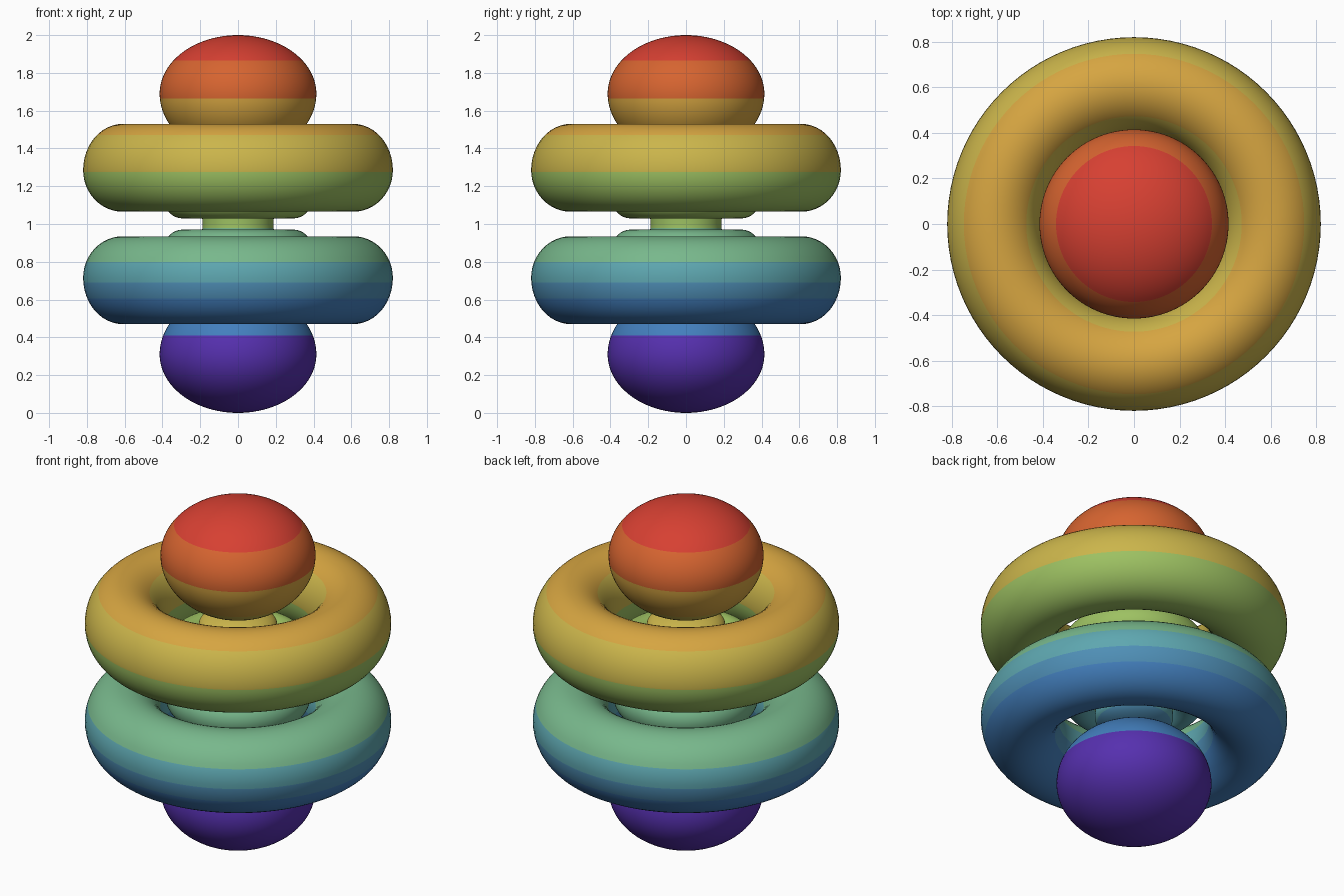
import bpy, bmesh
from math import cos, sin, pi, tau
from mathutils import Vector

if "Cube" in bpy.data.objects:
    bpy.data.objects.remove(bpy.data.objects["Cube"])

# Colour bands from bottom to top: name, sRGB colour, upper height
BANDS = [
    ("purple", "5630AF", 0.41),
    ("blue", "437FBD", 0.605),
    ("steel_blue", "4F8FB6", 0.69),
    ("teal", "5EA7B0", 0.80),
    ("mint", "78B88C", 0.98),
    ("lime_green", "9DC162", 1.275),
    ("yellow", "CBB54B", 1.47),
    ("amber", "D6A541", 1.665),
    ("orange", "D66430", 1.865),
    ("red", "D74032", 9.0),
]


def linear(code):
    values = [int(code[i:i + 2], 16) / 255 for i in (0, 2, 4)]
    return [v / 12.92 if v < 0.04 else ((v + 0.055) / 1.055) ** 2.4 for v in values] + [1]


materials = []
for name, code, _ in BANDS:
    mat = bpy.data.materials.new(name)
    mat.use_nodes = True
    mat.diffuse_color = linear(code)
    bsdf = mat.node_tree.nodes["Principled BSDF"]
    bsdf.inputs["Base Color"].default_value = linear(code)
    bsdf.inputs["Roughness"].default_value = 0.7
    materials.append(mat)


def oval(radius, z, width, up, down, start=0.0, sweep=tau, steps=48):
    """Egg-shaped section with separate upper and lower half heights."""
    points = []
    for i in range(steps + 1):
        a = start + sweep * i / steps
        points.append((radius + width * cos(a), z + (up if sin(a) > 0 else down) * sin(a)))
    return points


def flip(points):
    return [(r, 2 - z) for r, z in points]


def lathe(name, points):
    """Revolve a section about z, cut it at the band heights and colour it."""
    bm = bmesh.new()
    verts = [bm.verts.new((max(r, 0), 0, z)) for r, z in points]
    edges = [bm.edges.new(pair) for pair in zip(verts, verts[1:])]
    bmesh.ops.spin(bm, geom=verts + edges, cent=(0, 0, 0), axis=(0, 0, 1),
                   angle=tau, steps=96, use_duplicate=False)
    bmesh.ops.remove_doubles(bm, verts=bm.verts, dist=0.0005)
    for _, _, top in BANDS[:-1]:
        bmesh.ops.bisect_plane(bm, geom=bm.verts[:] + bm.edges[:] + bm.faces[:], dist=0.0001,
                               plane_co=Vector((0, 0, top)), plane_no=Vector((0, 0, 1)))
    bmesh.ops.recalc_face_normals(bm, faces=bm.faces)
    for face in bm.faces:
        z = face.calc_center_median().z
        face.material_index = next(i for i, band in enumerate(BANDS) if z < band[2])
        face.smooth = True
    mesh = bpy.data.meshes.new(name)
    bm.to_mesh(mesh)
    bm.free()
    for mat in materials:
        mesh.materials.append(mat)
    obj = bpy.data.objects.new(name, mesh)
    bpy.context.collection.objects.link(obj)


# Matching upper and lower parts
sections = {
    "lobe": oval(0, 1.69, 0.415, 0.31, 0.335, -pi / 2, pi),
    "outer_ring": oval(0.61, 1.285, 0.21, 0.245, 0.22),
    "inner_ring": oval(0.295, 1.13, 0.095, 0.11, 0.10),
}
for part, section in sections.items():
    lathe("upper_" + part, section)
    lathe("lower_" + part, flip(section))

# Central column with rounded ends and a slight waist
cap = oval(0, 1.28, 0.21, 0.09, 0.09, pi / 2, -pi / 2, 16)
lathe("core_column", cap + [(0.2, 1.15), (0.187, 1.0), (0.2, 0.85)] + flip(cap)[::-1])
